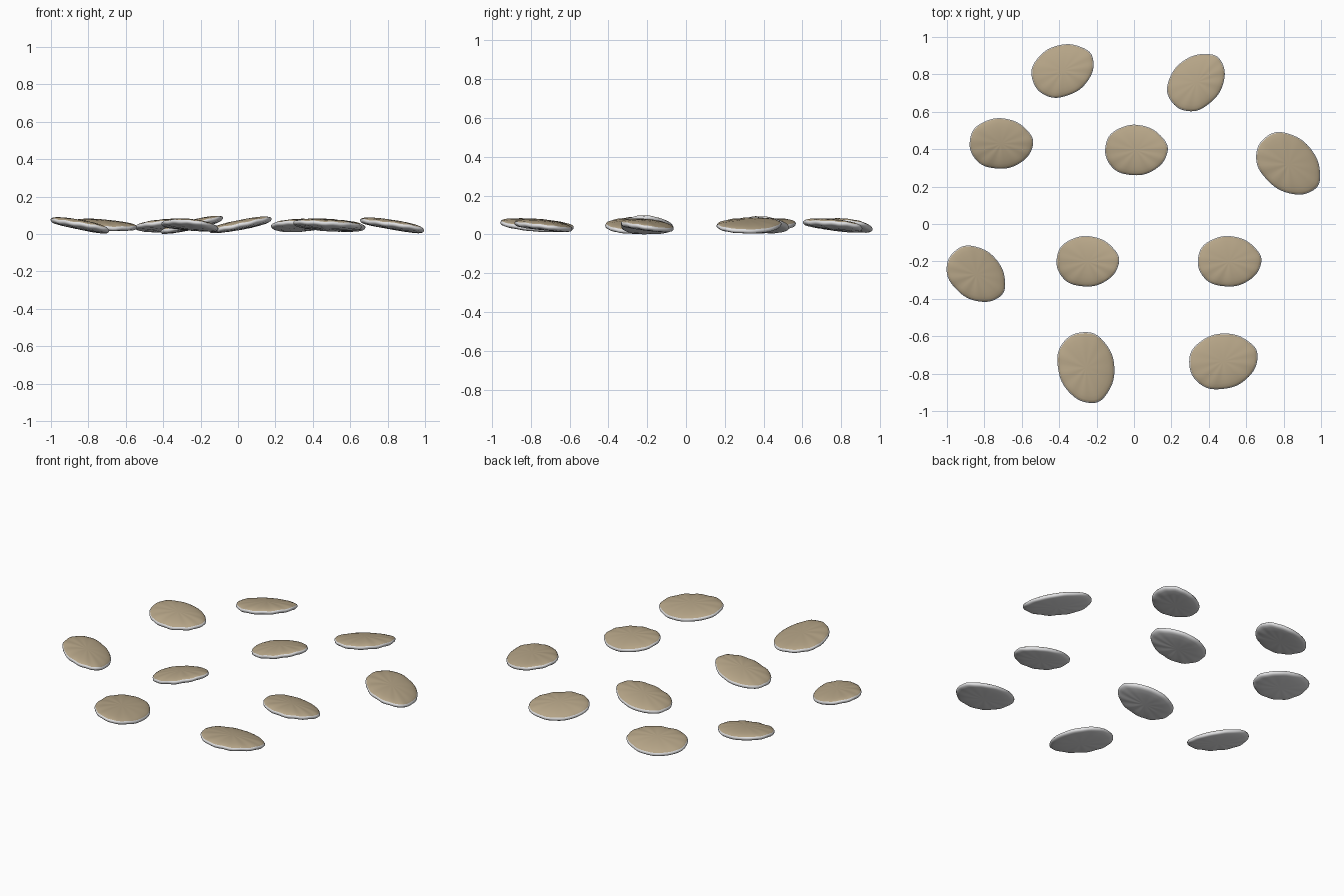
import bpy, bmesh, math
from math import sin, cos, pi

if "Cube" in bpy.data.objects:
    bpy.data.objects.remove(bpy.data.objects["Cube"])


def material(name, rgb):
    m = bpy.data.materials.new(name)
    m.diffuse_color = (*rgb, 1)
    m.use_nodes = True
    m.node_tree.nodes["Principled BSDF"].inputs["Base Color"].default_value = m.diffuse_color
    return m


TAN = material("tan_top", (0.46, 0.37, 0.24))
WHITE = material("pale_shell", (0.75, 0.75, 0.76))

# Half profiles as (radius fraction, height), shared by every pebble
TOP = [(0.22, 0.026), (0.45, 0.0245), (0.65, 0.021), (0.8, 0.017), (0.91, 0.012), (0.97, 0.007)]
LOWER = [(1.0, 0.0), (0.99, -0.008), (0.95, -0.014), (0.87, -0.018), (0.65, -0.022), (0.35, -0.024)]
SEG = 56


def pebble(name, x, y, length, width, turn, gx, gy):
    """Domed oval disc: tan top, pale rim and underside, tilted by slopes gx, gy."""
    bm = bmesh.new()
    ca, sa = cos(math.radians(turn)), sin(math.radians(turn))

    def place(u, v, h):
        px, py = u * ca - v * sa, u * sa + v * ca
        return bm.verts.new((x + px, y + py, 0.058 + h + gx * px + gy * py))

    rings = []
    for r, h in TOP + LOWER:
        ring = []
        for i in range(SEG):
            a = 2 * pi * i / SEG
            # slightly egg-shaped outline, with soft radial folds on one side
            edge = 1 + 0.008 * sin(5 * a + 1) + 0.006 * sin(8 * a)
            u = r * edge * length / 2 * cos(a)
            v = r * edge * width / 2 * sin(a) * (1 - 0.07 * cos(a))
            fold = 0.0012 * sin(11 * a) * r * (1 - 0.6 * sin(a))
            wave = 0.004 * r * r * cos(2 * a + 0.6)
            ring.append(place(u, v, h + fold + wave))
        rings.append(ring)
    top, bottom = place(0, 0, 0.0265), place(0, 0, -0.0245)
    for i in range(SEG):
        j = (i + 1) % SEG
        bm.faces.new((top, rings[0][i], rings[0][j]))
        bm.faces.new((bottom, rings[-1][j], rings[-1][i])).material_index = 1
        for k in range(len(rings) - 1):
            f = bm.faces.new((rings[k][i], rings[k + 1][i], rings[k + 1][j], rings[k][j]))
            f.material_index = 0 if k < len(TOP) - 1 else 1
    bmesh.ops.recalc_face_normals(bm, faces=bm.faces[:])
    for f in bm.faces:
        f.smooth = True
    me = bpy.data.meshes.new(name)
    bm.to_mesh(me)
    bm.free()
    me.materials.append(TAN)
    me.materials.append(WHITE)
    bpy.context.collection.objects.link(bpy.data.objects.new(name, me))


# x, y, length, width, turn in degrees, slope along x, slope along y
PEBBLES = [
    (-0.38, 0.822, 0.345, 0.27, 25, 0.10, -0.13),
    (0.335, 0.76, 0.345, 0.265, 45, 0.08, -0.13),
    (-0.71, 0.43, 0.34, 0.27, 0, -0.08, 0.08),
    (0.012, 0.395, 0.335, 0.27, 0, 0.19, -0.04),
    (0.828, 0.32, 0.385, 0.285, -42, -0.17, -0.03),
    (-0.842, -0.27, 0.345, 0.265, -40, -0.20, -0.04),
    (-0.248, -0.20, 0.335, 0.27, 0, 0.22, -0.04),
    (0.51, -0.20, 0.34, 0.27, 0, -0.08, -0.11),
    (-0.255, -0.768, 0.385, 0.30, -76, -0.10, -0.08),
    (0.478, -0.733, 0.37, 0.295, 12, -0.05, -0.10),
]
for n, p in enumerate(PEBBLES, 1):
    pebble(f"flat_pebble_{n}", *p)

# Rest the lowest pebble on the ground
objs = list(bpy.context.collection.objects)
low = min(v.co.z for o in objs for v in o.data.vertices)
for o in objs:
    o.location.z = 0.005 - low
    o.location.z = -low
